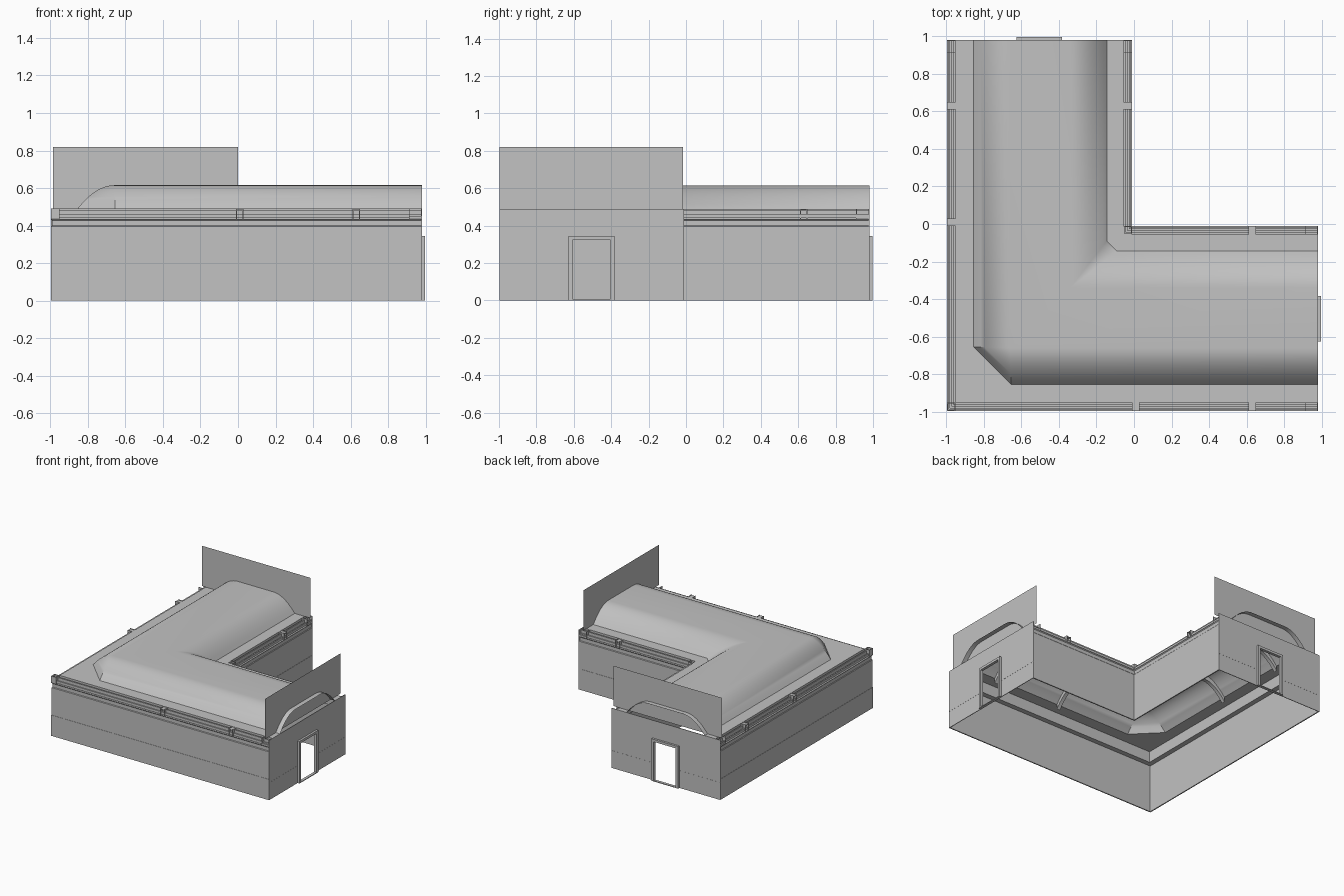
import bpy
import bmesh

END = 0.98       # where both legs stop
OUT, INN = -0.997, -0.01   # outer and inner wall planes

if "Cube" in bpy.data.objects:
    bpy.data.objects.remove(bpy.data.objects["Cube"], do_unlink=True)

grey = bpy.data.materials.new("light_grey")
grey.use_nodes = True
grey.diffuse_color = (0.54, 0.54, 0.54, 1)
grey.node_tree.nodes["Principled BSDF"].inputs["Base Color"].default_value = (0.54, 0.54, 0.54, 1)


def finish(name, bm, smooth=False, recalc=True):
    bmesh.ops.remove_doubles(bm, verts=bm.verts, dist=0.0001)
    if recalc:
        bmesh.ops.recalc_face_normals(bm, faces=bm.faces)
    mesh = bpy.data.meshes.new(name)
    bm.to_mesh(mesh)
    bm.free()
    mesh.materials.append(grey)
    obj = bpy.data.objects.new(name, mesh)
    bpy.context.collection.objects.link(obj)
    if smooth:
        bpy.ops.object.select_all(action='DESELECT')
        obj.select_set(True)
        bpy.context.view_layer.objects.active = obj
        bpy.ops.object.shade_smooth_by_angle(angle=0.6)
    return obj


def skin(bm, rows, closed=False):
    """Join rows of points with quads."""
    grid = [[bm.verts.new(p) for p in row] for row in rows]
    pairs = list(zip(grid, grid[1:]))
    if closed:
        pairs.append((grid[-1], grid[0]))
    for a, b in pairs:
        for i in range(len(a) - 1):
            bm.faces.new((a[i], a[i + 1], b[i + 1], b[i]))
    return grid


def l_sweep(name, base, side, profile):
    """Sweep a closed (depth, height) profile along both legs."""
    bm = bmesh.new()
    rows = []
    for d, z in profile:
        c = base + side * d
        rows.append([(c, END, z), (c, c, z), (END, c, z)])
    grid = skin(bm, rows, closed=True)
    for i in (0, -1):
        bm.faces.new([row[i] for row in grid])
    return finish(name, bm)


def add_box(bm, x, y, z):
    verts = bmesh.ops.create_cube(bm, size=1)["verts"]
    for v in verts:
        for axis, (lo, hi) in enumerate((x, y, z)):
            v.co[axis] = lo + (v.co[axis] + 0.5) * (hi - lo)


def twin_boxes(name, boxes):
    """Boxes given as (across, along, height), built on both legs."""
    bm = bmesh.new()
    for a, b, z in boxes:
        add_box(bm, a, b, z)
        add_box(bm, b, a, z)
    return finish(name, bm)


# Thin long walls with a plinth step, a groove and a gutter
wall = [(0, 0), (0, 0.17), (0.002, 0.17), (0.002, 0.395), (0.006, 0.4),
        (0.006, 0.428), (0, 0.435), (0.045, 0.435), (0.045, 0.49),
        (0.05, 0.486), (0.05, 0.395), (0.009, 0.395), (0.009, 0)]
rails = {"lower": (0.008, 0.44, 0.009, 0.02), "upper": (0.024, 0.45, 0.01, 0.03)}
for label, base, side in (("outer", OUT, 1), ("inner", INN, -1)):
    l_sweep(label + "_wall", base, side, wall)
    for kind, (d, z, w, h) in rails.items():
        l_sweep(f"{label}_{kind}_rail", base, side,
                [(d, z), (d, z + h), (d + w, z + h), (d + w, z)])

# Vaulted roof: each line has cross position, corner position and height
DECK, TOP, STEPS = 0.49, 0.615, 10


def haunch(foot, crown, kfoot, kcrown):
    line = []
    for i in range(STEPS + 1):
        u = i / STEPS
        line.append((foot + (crown - foot) * u, kfoot + (kcrown - kfoot) * u,
                     DECK + (TOP - DECK) * (1 - (1 - u) ** 2)))
    return line


vault = haunch(-0.855, -0.66, -0.655, -0.66) + haunch(-0.145, -0.34, -0.09, -0.34)[::-1]
lines = [(OUT + 0.045, OUT + 0.045, DECK)] + vault + [(INN - 0.045, INN - 0.045, DECK)]
bm = bmesh.new()
skin(bm, [[(c, END, z), (c, k, z), (k, c, z), (END, c, z)] for c, k, z in lines])
bmesh.ops.dissolve_degenerate(bm, dist=0.0001, edges=bm.edges)
bmesh.ops.recalc_face_normals(bm, faces=bm.faces)
if sum(f.normal.z for f in bm.faces) < 0:
    bmesh.ops.reverse_faces(bm, faces=bm.faces)
finish("vaulted_roof", bm, smooth=True, recalc=False)

# Ribs under the vault
bm = bmesh.new()
for near, far in ((0.01, 0.04), (0.62, 0.65)):
    for swap in (False, True):
        rows = []
        for y, drop in ((near, 0.004), (far, 0.004), (far, 0.04), (near, 0.04)):
            row = [(c, y, z - drop) for c, k, z in vault]
            rows.append([(b, a, z) for a, b, z in row] if swap else row)
        grid = skin(bm, rows, closed=True)
        for i in (0, -1):
            bm.faces.new([row[i] for row in grid])
finish("roof_ribs", bm, smooth=True)

# Thin end walls with open doorways, narrower beside the gutters
left, right, head = -0.605, -0.405, 0.325
depth = (END - 0.005, END)
twin_boxes("end_walls", [
    ((OUT, left), depth, (0, 0.435)),
    ((right, INN), depth, (0, 0.435)),
    ((left, right), depth, (head, 0.435)),
    ((OUT + 0.045, INN - 0.045), depth, (0.435, DECK))])
seam = (END - 0.001, END + 0.001)
twin_boxes("end_wall_seams", [
    ((OUT, left - 0.02), seam, (0.14, 0.143)),
    ((right + 0.02, INN), seam, (0.14, 0.143))])

# Door frames with a low sill
frame = (END - 0.006, 0.997)
twin_boxes("door_frames", [
    ((left - 0.022, left), frame, (0, head + 0.02)),
    ((right, right + 0.022), frame, (0, head + 0.02)),
    ((left, right), frame, (head, head + 0.02)),
    ((left, right), frame, (0, 0.006))])

# Tall flat sheets set back behind the vault ends
SET, PEAK = 0.942, 0.82
bm = bmesh.new()
skin(bm, [[(-0.985, SET, z), (0.0, SET, z)] for z in (DECK, PEAK)])
skin(bm, [[(SET, -0.997, z), (SET, -0.015, z)] for z in (DECK, PEAK)])
finish("end_panels", bm)

# Rail clips: a cover plate and two fins
clips = []
for base, side, spots in ((OUT, 1, (0.01, 0.63)), (INN, -1, (0.63,))):
    across = sorted((base, base + side * 0.045))
    for s in spots:
        clips.append((across, (s - 0.02, s + 0.02), (0.481, 0.486)))
        for f in (s - 0.02, s + 0.015):
            clips.append((across, (f, f + 0.005), (0.435, 0.49)))
twin_boxes("rail_clips", clips)

# Corner brackets at the leg ends and both bends
brackets = []
for base, side in ((OUT, 1), (INN, -1)):
    across = sorted((base, base + side * 0.045))
    brackets.append((across, (0.91, 0.915), (0.435, 0.49)))
    brackets.append((across, (END - 0.005, END), (0.435, 0.49)))
    brackets.append((across, (0.915, END - 0.005), (0.435, 0.45)))
    for d in (0.0, 0.04):
        bend = sorted((base + side * d, base + side * (d + 0.005)))
        brackets.append((across, bend, (0.435, 0.49)))
twin_boxes("corner_brackets", brackets)
